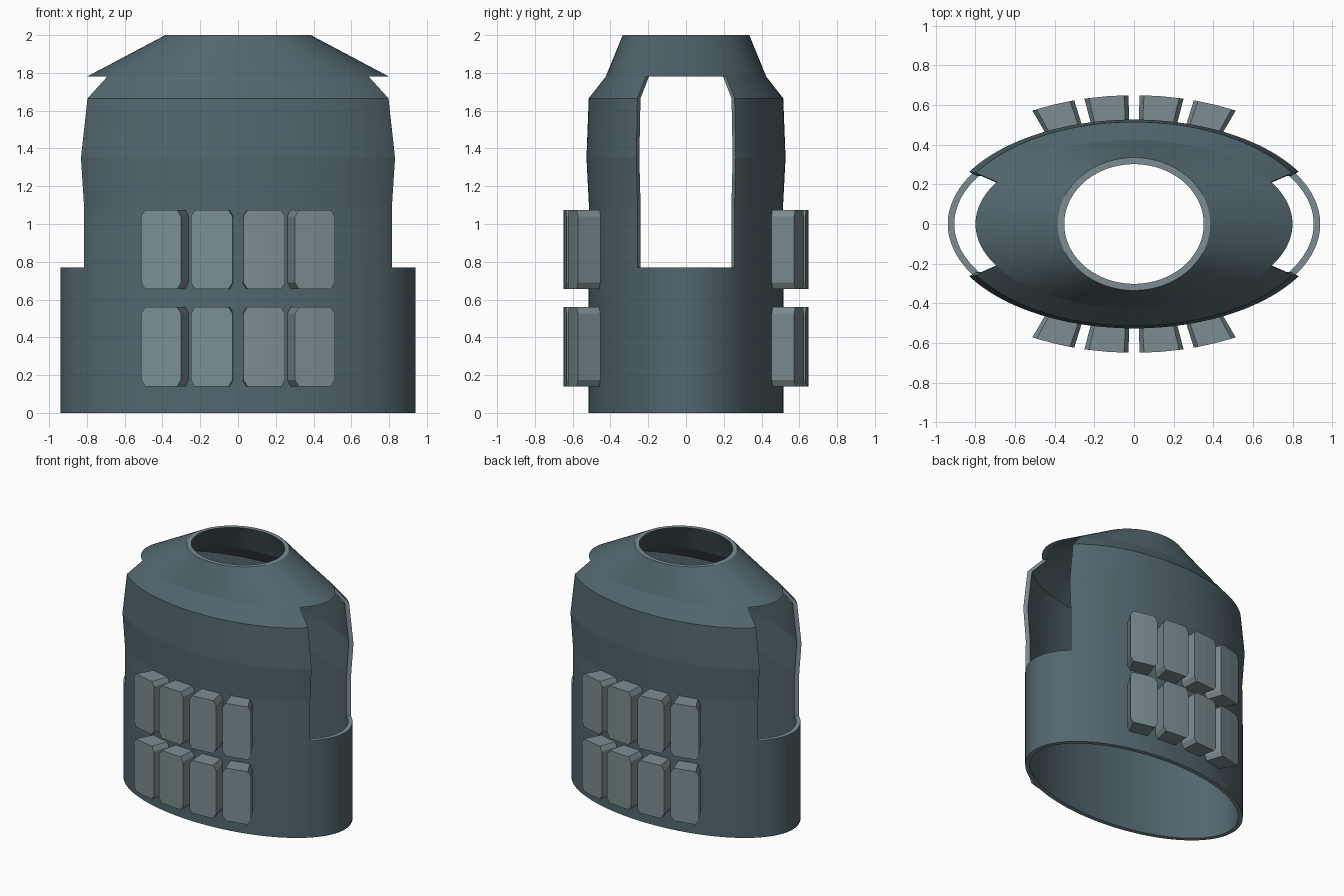
import bpy, bmesh, math

cube = bpy.data.objects.get("Cube")
if cube:
    bpy.data.objects.remove(cube, do_unlink=True)


def material(name, rgb):
    m = bpy.data.materials.new(name)
    m.use_nodes = True
    m.diffuse_color = (*rgb, 1)
    m.node_tree.nodes["Principled BSDF"].inputs["Base Color"].default_value = (*rgb, 1)
    return m


DARK = material("dark slate", (0.085, 0.135, 0.155))
LIGHT = material("light slate", (0.20, 0.27, 0.29))


def finish(bm, name, mats):
    bmesh.ops.recalc_face_normals(bm, faces=bm.faces)
    mesh = bpy.data.meshes.new(name)
    bm.to_mesh(mesh)
    bm.free()
    for m in mats:
        mesh.materials.append(m)
    ob = bpy.data.objects.new(name, mesh)
    bpy.context.collection.objects.link(ob)
    return ob


# Torso shell: stacked ellipses (half width, half depth, height)
RINGS = [(0.94, 0.515, 0), (0.94, 0.515, 0.77), (0.94, 0.513, 1.08),
         (0.96, 0.527, 1.35), (0.92, 0.515, 1.665), (0.80, 0.425, 1.78),
         (0.385, 0.335, 2.0)]
SEGS = 192
WALL = 0.033
ARM_BANDS = (1, 2, 3, 4)


def kept(band, seg):
    """False outside the shell and inside the two arm openings."""
    if band < 0 or band >= len(RINGS) - 1:
        return False
    t = 2 * math.pi * (seg + 0.5) / SEGS
    return not (band in ARM_BANDS and abs(math.sin(t)) < 0.5)


def build_shell():
    bm = bmesh.new()

    def ring_verts(inset):
        return [[bm.verts.new(((a - inset) * math.cos(2 * math.pi * i / SEGS),
                               (b - inset) * math.sin(2 * math.pi * i / SEGS), z))
                 for i in range(SEGS)] for a, b, z in RINGS]

    outer, inner = ring_verts(0), ring_verts(WALL)
    for r in range(len(RINGS) - 1):
        for s in range(SEGS):
            if not kept(r, s):
                continue
            n = (s + 1) % SEGS
            loop = [(r, s), (r, n), (r + 1, n), (r + 1, s)]
            bm.faces.new([outer[i][j] for i, j in loop])
            bm.faces.new([inner[i][j] for i, j in reversed(loop)])
            # Rim faces wherever the neighbouring cell is missing
            neighbours = [(r - 1, s), (r, s + 1), (r + 1, s), (r, s - 1)]
            for k, cell in enumerate(neighbours):
                if not kept(*cell):
                    (i, j), (p, q) = loop[k], loop[(k + 1) % 4]
                    f = bm.faces.new([outer[i][j], inner[i][j], inner[p][q], outer[p][q]])
                    f.material_index = 1
    loose = [v for v in bm.verts if not v.link_faces]
    bmesh.ops.delete(bm, geom=loose, context='VERTS')
    return finish(bm, "torso_shell", [DARK, LIGHT])


# Pouches: chamfered blocks that follow the curve of the torso
def build_pouch(name, x0, x1, z0, z1, side):
    bm = bmesh.new()
    columns = [(0, 0.035), (0.1, 0), (0.5, 0), (0.9, 0), (1, 0.035)]

    def layer(a, b):
        low, high = [], []
        for u, cut in columns:
            s = (x0 + (x1 - x0) * u) / 1.08
            x, y = a * s, side * b * math.sqrt(1 - s * s)
            low.append(bm.verts.new((x, y, z0 + cut)))
            high.append(bm.verts.new((x, y, z1 - cut)))
        return low, high

    back, front = layer(0.92, 0.502), layer(1.08, 0.65)
    for low, high in (back, front):
        for i in range(len(columns) - 1):
            bm.faces.new([low[i], low[i + 1], high[i + 1], high[i]])
    loops = [low + high[::-1] for low, high in (back, front)]
    count = len(loops[0])
    for i in range(count):
        n = (i + 1) % count
        bm.faces.new([loops[0][i], loops[0][n], loops[1][n], loops[1][i]])
    return finish(bm, name, [LIGHT])


build_shell()
for side, face in ((-1, "front"), (1, "back")):
    for z0, row in ((0.14, "lower"), (0.655, "upper")):
        for near, far, place in ((0.028, 0.25, "inner"), (0.302, 0.513, "outer")):
            for sign, hand in ((1, "left"), (-1, "right")):
                build_pouch(f"{face}_{row}_{place}_pouch_{hand}",
                            sign * near, sign * far, z0, z0 + 0.42, side)
